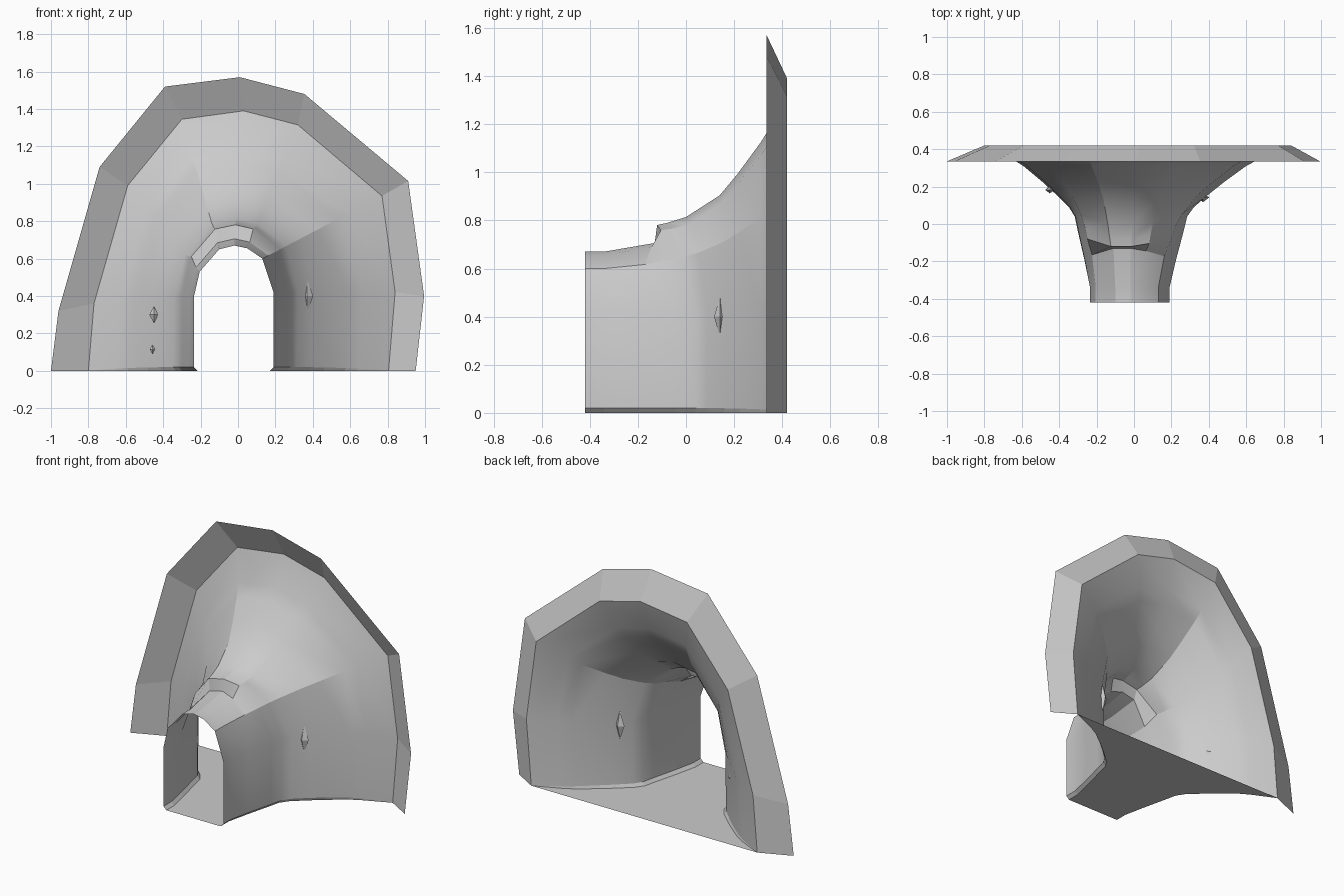
import bpy, bmesh
from mathutils import Vector, Matrix

if "Cube" in bpy.data.objects:
    bpy.data.objects.remove(bpy.data.objects["Cube"])

# Arch outlines (x, z), left foot over the crown to right foot
FRONT = [(-.235, .02), (-.235, .40), (-.205, .53), (-.10, .65), (-.02, .67),
         (.05, .655), (.13, .60), (.19, .42), (.19, .02)]
RIM = [(-.80, 0), (-.77, .36), (-.59, .99), (-.30, 1.345), (.03, 1.39),
       (.32, 1.315), (.77, .935), (.84, .42), (.805, 0)]
OUTER = [(-1, 0), (-.96, .32), (-.74, 1.09), (-.39, 1.52), (.01, 1.57),
         (.355, 1.48), (.91, 1.015), (.995, .40), (.95, 0)]
# How much each outline point follows the roof rather than the side curve
ROOF = [0, 0, .5, 1, 1, .8, .4, 0, 0]
# Flare: (blend from FRONT to RIM, y at the sides, y at the roof)
FLARE = [(0, -.42, -.42), (0, -.34, -.34), (.05, -.20, -.13), (.115, -.04, -.12),
         (.145, .04, -.08), (.20, .09, 0), (.325, .16, .14), (.45, .225, .215),
         (.63, .31, .31), (.73, .345, .355), (1, .42, .42)]


def make_object(name, bm, smooth=True):
    bmesh.ops.recalc_face_normals(bm, faces=bm.faces)
    mesh = bpy.data.meshes.new(name)
    bm.to_mesh(mesh)
    bm.free()
    obj = bpy.data.objects.new(name, mesh)
    bpy.context.collection.objects.link(obj)
    if smooth:
        bpy.ops.object.select_all(action='DESELECT')
        bpy.context.view_layer.objects.active = obj
        obj.select_set(True)
        bpy.ops.object.shade_smooth_by_angle(angle=0.4)
    return obj


def loft(name, rings, smooth=True):
    bm = bmesh.new()
    rows = [[bm.verts.new(p) for p in ring] for ring in rings]
    for a, b in zip(rows, rows[1:]):
        for i in range(len(a) - 1):
            bm.faces.new((a[i], a[i + 1], b[i + 1], b[i]))
    return make_object(name, bm, smooth)


# Flared tunnel shell
rings = []
for t, side, roof in FLARE:
    ring = []
    for (fx, fz), (rx, rz), w in zip(FRONT, RIM, ROOF):
        ring.append(Vector((fx + (rx - fx) * t, side + (roof - side) * w,
                            fz + (rz - fz) * t)))
    for foot in (ring[0], ring[-1]):
        foot.z = .02 * (1 - t ** 3)
    rings.append(ring)

# Small raised lip where the tunnel roof meets the flare
for i in range(2, 6):
    rings[3][i].z += .028
    rings[4][i].z += .015
loft("tunnel_shell", rings)

# Swept-back border around the mouth
loft("mouth_border", [[(x, .42, z) for x, z in RIM],
                      [(x, .335, z) for x, z in OUTER]], smooth=False)

# Floor with a narrow sloped skirting up to the walls
floor = []
for (t, _, _), ring in zip(FLARE, rings):
    left, right = ring[0], ring[-1]
    inset = Vector((.02 * (1 - t), 0, 0))
    a, b = left + inset, right - inset
    a.z = b.z = 0
    floor.append([left, a, b, right])
loft("floor", floor, smooth=False)


# Small pointed stones poking through the walls
def stone(name, centre, size):
    bm = bmesh.new()
    bmesh.ops.create_uvsphere(bm, u_segments=4, v_segments=2, radius=1,
                              matrix=Matrix.Translation(centre) @ Matrix.Diagonal((*size, 1)))
    make_object(name, bm, smooth=False)


stone("stone_right", (.37, .142, .40), (.032, .025, .09))
stone("stone_left_upper", (-.45, .182, .30), (.024, .018, .045))
stone("stone_left_lower", (-.458, .185, .115), (.014, .012, .025))
